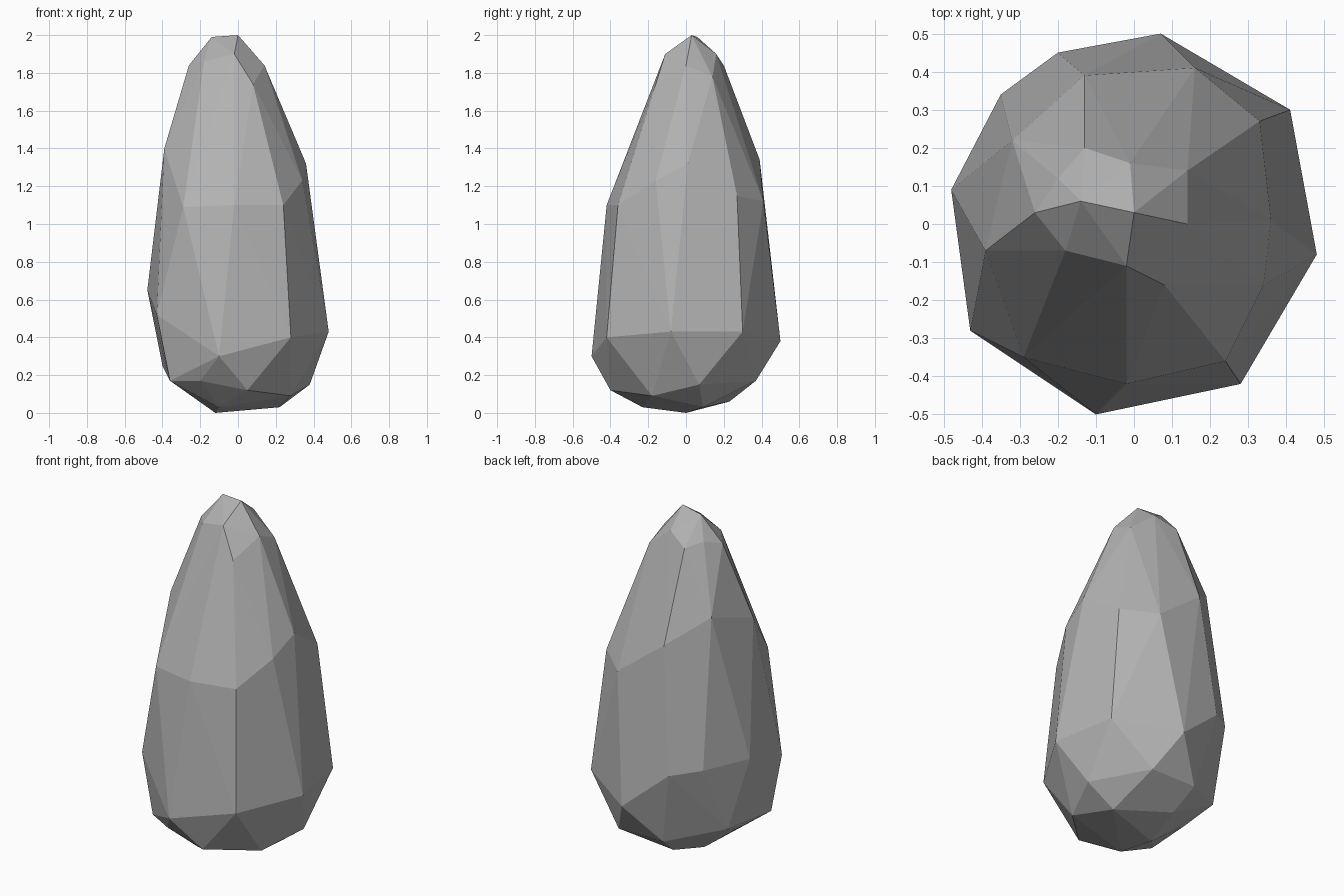
import bpy
import bmesh
from mathutils import Vector

default_cube = bpy.data.objects.get("Cube")
if default_cube:
    bpy.data.objects.remove(default_cube, do_unlink=True)


def make_material(name, grey):
    """Create one flat matte grey material."""
    material = bpy.data.materials.new(name)
    material.use_nodes = True
    colour = (grey, grey, grey, 1)
    material.diffuse_color = colour
    shader = material.node_tree.nodes["Principled BSDF"]
    shader.inputs["Base Color"].default_value = colour
    shader.inputs["Roughness"].default_value = 0.9
    return material


def make_chiselled_stone(name, rings, material):
    """Wrap a tight faceted skin around rings of corners given in hundredths."""
    mesh = bpy.data.meshes.new(name)
    stone = bpy.data.objects.new(name, mesh)
    bpy.context.collection.objects.link(stone)

    bm = bmesh.new()
    for ring in rings:
        for corner in ring:
            bm.verts.new(Vector(corner) / 100)
    hull = bmesh.ops.convex_hull(bm, input=bm.verts)

    # Drop corners that the skin does not use
    loose = [vert for vert in bm.verts if not vert.link_faces]
    bmesh.ops.delete(bm, geom=loose, context="VERTS")
    bmesh.ops.recalc_face_normals(bm, faces=bm.faces)

    # Flat facets, with no smoothing between them
    for face in bm.faces:
        face.smooth = False
    bm.to_mesh(mesh)
    bm.free()

    mesh.materials.append(material)
    return stone


# Peak: small cap facets and the shoulder below them
peak = [
    (0, 3, 200), (-14, 6, 199), (-1, 16, 190), (-2, -11, 190),
    (-18, -7, 186), (-26, 3, 184), (-20, 12, 187), (-13, 20, 184),
    (14, 14, 178), (14, 0, 184), (8, -16, 174),
]

# Waist: where the sides start to taper
waist = [
    (-39, -7, 140), (-29, -35, 109), (-2, -42, 110), (24, -36, 110),
    (34, -16, 123), (36, 1, 132), (33, 27, 115), (16, 41, 112),
    (-13, 39, 134), (-32, 22, 149),
]

# Belly: the widest ring
belly = [
    (-48, 9, 65), (-35, 34, 64), (-20, 45, 61), (7, 50, 38), (41, 30, 43),
    (48, -8, 43), (28, -42, 40), (-10, -50, 30), (-43, -28, 52),
]

# Foot: undercut facets narrowing to the ground
foot = [
    (28, -18, 9), (38, 7, 15), (5, -40, 12), (-20, -37, 17), (-36, -28, 17),
    (-34, 2, 17), (-40, 18, 25), (-11, 37, 17), (18, 37, 17),
    (22, 9, 3), (-10, -23, 3), (-12, 0, 0), (-8, 23, 6),
]

stone_grey = make_material("stone_grey", 0.45)
make_chiselled_stone("standing_rock", [peak, waist, belly, foot], stone_grey)
